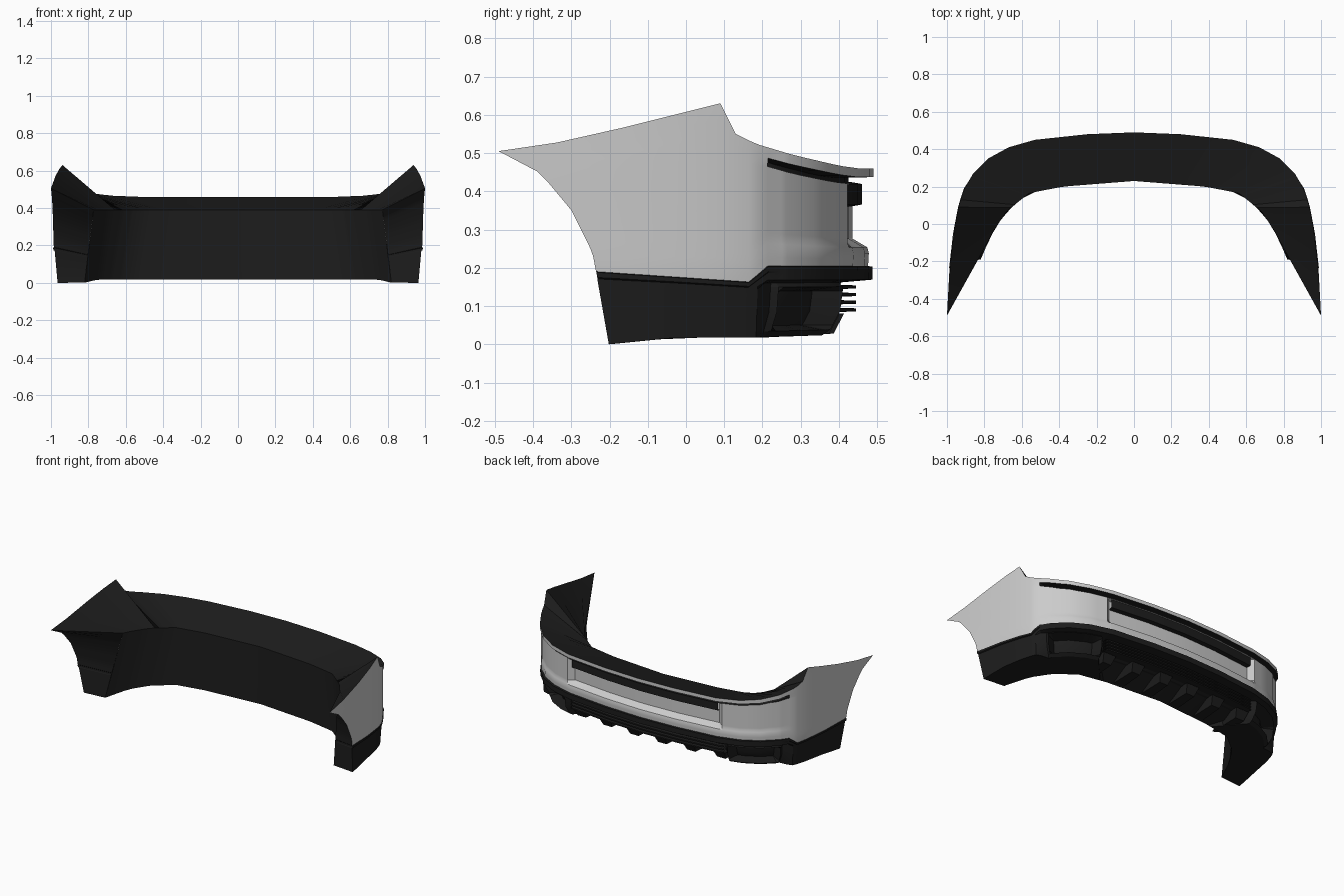
import bpy, math
from mathutils import Vector

if "Cube" in bpy.data.objects:
    bpy.data.objects.remove(bpy.data.objects["Cube"])

black = bpy.data.materials.new("black_plastic")
black.diffuse_color = (0.012, 0.012, 0.012, 1)
black.use_nodes = True
black.node_tree.nodes["Principled BSDF"].inputs["Base Color"].default_value = black.diffuse_color


def interp(pts, x):
    if x <= pts[0][0]:
        return pts[0][1]
    for (a, p), (b, q) in zip(pts, pts[1:]):
        if x <= b:
            return p + (q - p) * (x - a) / (b - a)
    return pts[-1][1]


def arc(pts):
    s = [0]
    for a, b in zip(pts, pts[1:]):
        s.append(s[-1] + math.dist(a, b))
    return s


# Plan outlines (half), from the wheel-arch tip to the centre line
OUT = [(1, -.49), (.987, -.25), (.965, -.05), (.937, .1), (.912, .18), (.86, .27),
       (.78, .35), (.67, .41), (.53, .45), (.25, .48), (0, .49)]
INN = [(.82, -.19), (.76, -.05), (.68, .07), (.56, .165), (.38, .2), (0, .23)]
SO, SI = arc(OUT), arc(INN)
XS = [(s, p[0]) for s, p in zip(SO, OUT)]
YS = [(s, p[1]) for s, p in zip(SO, OUT)]
S_END = SO[-1]


def s_y(y):
    return interp([(p[1], s) for s, p in zip(SO, OUT)], y)


def s_x(x):
    return interp([(p[0], s) for s, p in zip(SO, OUT)][::-1], x)


def P(s, d, z):
    """Point on the outline at arc length s, pushed inward by d."""
    e = .04
    t = Vector((interp(XS, s + e) - interp(XS, s - e), interp(YS, s + e) - interp(YS, s - e)))
    n = Vector((t.y, -t.x)).normalized() if s < S_END - 1e-5 else Vector((0, 1))
    d += max(0, .2 - z) * .07 * (interp(YS, s) < .215)
    return Vector((interp(XS, s) - n.x * d, interp(YS, s) - n.y * d, z))


# Stations along the outline
STN = [s_y(y) for y in (-.235, -.15, -.05, .03, .09, .13, .165, .19, .215, .24, .255,
                        .27, .31, .35, .38)]
STN += [s_x(x) for x in (.67, .62, .59, .56, .53, .4, .25, .12, 0)]
N = len(STN)
S0, SB = STN[0], STN[4]


def station(k, ya):
    s, a = STN[k], s_y(ya)
    return a + (s - S0) / (SB - S0) * (SB - a) if s < SB else s


def ky(k):
    return interp(YS, STN[k])


def kx(k):
    return interp(XS, STN[k])


def grid(name, rows, mat=None, skip=lambda r, k: False):
    w = len(rows[0])
    faces = [(r * w + k, r * w + k + 1, (r + 1) * w + k + 1, (r + 1) * w + k)
             for r in range(len(rows) - 1) for k in range(w - 1) if not skip(r, k)]
    return mesh(name, [v for row in rows for v in row], faces, mat)


def mesh(name, verts, faces, mat=None):
    me = bpy.data.meshes.new(name)
    me.from_pydata([tuple(v) for v in verts], [], faces)
    ob = bpy.data.objects.new(name, me)
    bpy.context.collection.objects.link(ob)
    if mat:
        me.materials.append(mat)
    m = ob.modifiers.new("mirror", 'MIRROR')
    m.merge_threshold = .0005
    bpy.ops.object.select_all(action='DESELECT')
    ob.select_set(True)
    bpy.context.view_layer.objects.active = ob
    bpy.ops.object.shade_smooth_by_angle(angle=math.radians(25))
    return ob


# Edge curves seen from the side
TOP = [(-.49, .505), (-.39, .517), (-.25, .545), (.09, .63), (.1, .585), (.125, .553),
       (.18, .525), (.28, .495), (.4, .467), (.45, .46)]
SPLIT = [(-.235, .19), (.165, .163), (.215, .205)]
BOTTOM = [(-.2, 0), (-.03, .017), (.2, .018), (.49, .025)]
ARCH = [(0, -.235), (.16, -.245), (.51, -.3), (.816, -.38), (1, -.49)]


def body(k, g, d):
    lo = interp(SPLIT, interp(YS, station(k, -.235)))
    hi = interp(TOP, interp(YS, station(k, -.49)))
    return P(station(k, interp(ARCH, g)), d, lo + (hi - lo) * g)


def body_depth(k, g):
    w = min(1, max(0, (ky(k) - .19) / .12))
    mid = .055 if kx(k) < .54 else .02
    return w * interp([(0, .014), (.13, .012), (.19, .016), (.24, .02 + (mid - .02) * .5),
                       (.28, mid), (.83, mid), (.84, .02), (.9, 0), (1, 0)], g)


# Painted body skin, open where the slot runs
G = [0, .07, .13, .19, .24, .28, .4, .51, .63, .75, .83, .84, .91, 1]
grid("painted_skin", [[body(k, g, body_depth(k, g)) for k in range(N)] for g in G],
     skip=lambda r, k: G[r] == .84 and ky(k) > .21)

# Dark slot below the upper lip
ks = range(8, N)
grid("upper_slot", [[body(k, g, d if k > 8 else 0) for k in ks]
                    for g, d in ((.84, .02), (.845, .065), (.905, .065), (.91, 0))], black)

# Dark strip at the top of the central recess
kc = [k for k in range(N) if kx(k) < .54]
grid("recess_strip", [[body(k, g, d) for k in kc]
                      for g, d in ((.61, .056), (.63, .03), (.84, .03), (.86, .06))], black)


# Lower valance with a trim ledge, corner pockets and a recessed centre
def valance(k, h):
    y, x = ky(k), kx(k)
    s = station(k, -.235 + .035 * h)
    yy = interp(YS, s)
    hi = interp(SPLIT, interp(YS, station(k, -.235)))
    z = hi - h * (hi - interp(BOTTOM, yy))
    side = interp([(0, .004), (.01, -.004), (.08, -.004), (.1, .003), (1, .003)], h)
    c = .085 if x < .57 else .035
    rear = interp([(0, .02), (.01, .002), (.2, .003), (.24, c), (.65, c + .01), (1, c + .045)], h)
    w = min(1, max(0, (y - .19) / .05))
    d = side + (rear - side) * w
    if x < .57:
        z = max(z, .078)
    elif y > .25 and .3 <= h <= .92:
        inside = y > .265 and x > .61 and .36 <= h <= .85
        d += .06 if inside else -.014
    return P(s, d, z)


H = [1, .92, .85, .65, .36, .3, .24, .2, .1, .08, .01, 0]
grid("lower_valance", [[valance(k, h) for k in range(N)] for h in H], black)

# Horizontal slats across the centre
kf = [k for k in range(N) if kx(k) < .57]
for i, z in enumerate((.15, .13, .11, .09)):
    grid("slat_%d" % (i + 1), [[P(STN[k], d, z + e) for k in kf] for d, e in
         ((.1, -.006), (.045, -.004), (.045, .004), (.1, .006))], black)

# Downward diffuser fins
for i, x in enumerate((.1, .3, .5)):
    dy = interp(YS, s_x(x)) - .49
    prof = [(.235, .02, .035), (.39, .028, .03), (.417, .08, .045), (.25, .085, .05)]
    vs = [(x + sg * w, y + dy, z) for sg in (-1, 1) for y, z, w in prof]
    mesh("diffuser_fin_%d" % (i + 1), vs, [(3, 2, 1, 0), (4, 5, 6, 7)] +
         [(j, (j + 1) % 4, (j + 1) % 4 + 4, j + 4) for j in range(4)], black)


# Inner shell: sloping shelf, inner wall and underside
def inner(k, v):
    f = (STN[k] - S0) / (S_END - S0)
    a = (f + .12 * v * (1 - f)) * SI[-1]
    x = interp([(s, p[0]) for s, p in zip(SI, INN)], a)
    y = interp([(s, p[1]) for s, p in zip(SI, INN)], a)
    lo = interp(BOTTOM, y)
    return Vector((x, y, lo + (.39 - lo) * v))


K = range(N)
grid("inner_shell", [[body(k, 1, 0) for k in K], [inner(k, 1) for k in K],
                     [inner(k, 0) for k in K], [valance(k, 1) for k in K]], black)

# Return faces at the wheel arches
edge = [valance(0, h) for h in H] + [body(0, g, 0) for g in G]
grid("arch_return", [[inner(0, p.z / .505), p] for p in edge], black)
